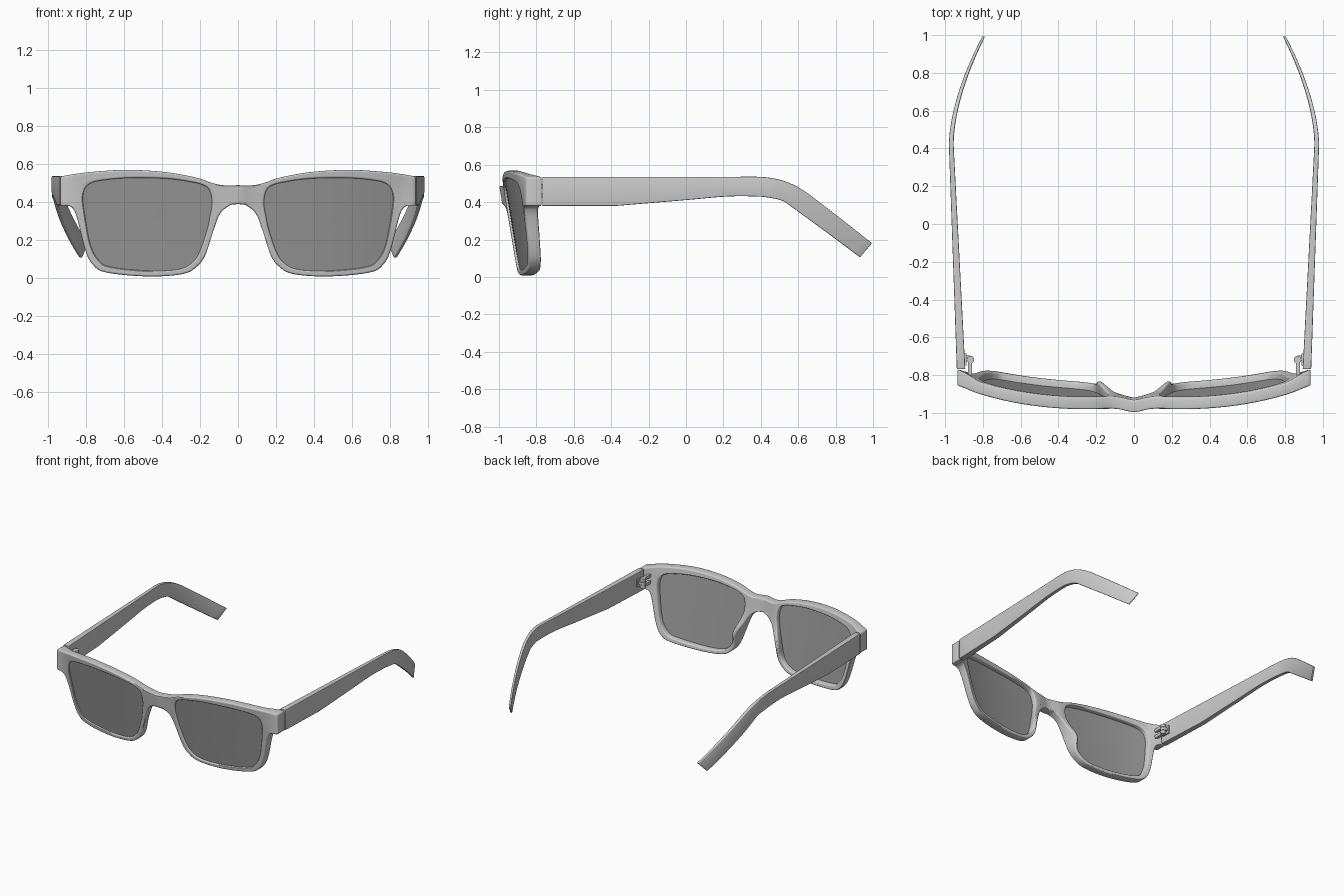
import bpy, bmesh, math
from mathutils import Vector

if "Cube" in bpy.data.objects:
    bpy.data.objects.remove(bpy.data.objects["Cube"])

# (outer x, outer z, lens-opening x, lens-opening z) around one half of the front
PAIRS = [(0, .487, .14, .43), (.08, .487, .155, .468), (.14, .50, .185, .488), (.22, .527, .24, .503),
         (.38, .556, .38, .522), (.58, .568, .58, .525), (.76, .558, .72, .512), (.86, .546, .775, .497),
         (.935, .533, .805, .47), (.935, .46, .815, .43), (.935, .38, .815, .40), (.885, .377, .812, .37),
         (.86, .35, .808, .345), (.84, .29, .798, .28), (.805, .15, .775, .17), (.765, .07, .735, .095),
         (.69, .027, .67, .057), (.47, .007, .47, .037), (.29, .02, .31, .045), (.215, .06, .235, .085),
         (.168, .125, .195, .15), (.125, .255, .16, .25), (.095, .335, .145, .33), (.045, .38, .138, .37),
         (0, .388, .137, .395)]


def spline(pts, n, corners=(), closed=True):
    """Smooth curve through pts, with straight breaks at the corner indices."""
    p = [Vector(q) for q in pts]
    m, out = len(p), []
    at = (lambda i: p[i % m]) if closed else (lambda i: p[min(max(i, 0), m - 1)])
    for i in range(m if closed else m - 1):
        a, b = at(i), at(i + 1)
        ta = b - a if i in corners else (b - at(i - 1)) / 2
        tb = b - a if (i + 1) % m in corners else (at(i + 2) - a) / 2
        for k in range(n):
            t = k / n
            out.append(a * (2*t**3 - 3*t*t + 1) + ta * (t**3 - 2*t*t + t)
                       + b * (3*t*t - 2*t**3) + tb * (t**3 - t*t))
    if not closed:
        out.append(p[-1])
    return out


def step(a, b, x):
    t = min(max((x - a) / (b - a), 0), 1)
    return t * t * (3 - 2 * t)


def front_y(x, z):
    """Wrap-around curve and tilt of the front surface."""
    tilt = .16 * (.5 - z) * (1 - step(.82, .93, x))
    return -.98 + .15 * abs(x)**2.7 + tilt - .02 * math.exp(-(x / .06)**2)


def finish(name, bm, bevel=0, mirror=True, solid=0, color=None):
    bmesh.ops.recalc_face_normals(bm, faces=bm.faces)
    me = bpy.data.meshes.new(name)
    bm.to_mesh(me)
    bm.free()
    ob = bpy.data.objects.new(name, me)
    bpy.context.collection.objects.link(ob)
    if mirror:
        md = ob.modifiers.new("Mirror", 'MIRROR')
        md.merge_threshold = .0005
    if solid:
        md = ob.modifiers.new("Solid", 'SOLIDIFY')
        md.thickness, md.offset = solid, 0
    if bevel:
        md = ob.modifiers.new("Bevel", 'BEVEL')
        md.width, md.segments, md.use_clamp_overlap = bevel, 3, False
        md.limit_method, md.angle_limit = 'ANGLE', math.radians(45)
    # bake the modifiers, then shade
    dg = bpy.context.evaluated_depsgraph_get()
    baked = bpy.data.meshes.new_from_object(ob.evaluated_get(dg))
    ob.modifiers.clear()
    ob.data = baked
    if color:
        mat = bpy.data.materials.new(name)
        mat.diffuse_color = color
        mat.use_nodes = True
        mat.node_tree.nodes["Principled BSDF"].inputs["Base Color"].default_value = mat.diffuse_color
        baked.materials.append(mat)
    bpy.ops.object.select_all(action='DESELECT')
    ob.select_set(True)
    bpy.context.view_layer.objects.active = ob
    bpy.ops.object.shade_smooth_by_angle(angle=math.radians(35))
    return ob


# --- front frame ---
SUB, last = 5, len(PAIRS) - 1
outer = spline([p[:2] for p in PAIRS], SUB, {0, 8, 10, last})
inner = spline([p[2:] for p in PAIRS], SUB)
bm = bmesh.new()
loops = []
for o, i in zip(outer, inner):
    row = []
    for side in (0, 1):
        ss = [0, .25, .5, .75, 1]
        for s in (ss if side == 0 else ss[::-1]):
            x, z = i.lerp(o, s)
            x = max(x, 0)
            y = front_y(x, z)
            if side:
                # back surface, swelling into the nose pad
                pad = math.exp(-((x - .15) / .05)**2 - ((z - .21) / .09)**2)
                y += .064 + .022 * step(.8, .92, x) + .035 * pad
                x += .03 * pad
            row.append(bm.verts.new((x, y, z)))
    loops.append(row)
N = len(loops)
for a in range(N):
    r, q = loops[a], loops[(a + 1) % N]
    for k in range(10):
        if k == 4 and a >= last * SUB:
            continue          # open on the centre line, joined by the mirror
        bm.faces.new((r[k], r[(k + 1) % 10], q[(k + 1) % 10], q[k]))
finish("front_frame", bm, bevel=.009)

# --- lenses ---
bm = bmesh.new()
c = Vector((.475, .28))
rings = []
for s in (1.012, .8, .6, .4, .2):
    ring = []
    for p in inner:
        x, z = c + (p - c) * s
        ring.append(bm.verts.new((x, front_y(x, z) + .02, z)))
    rings.append(ring)
mid = bm.verts.new((c.x, front_y(*c) + .02, c.y))
for a in range(N):
    b = (a + 1) % N
    for r, q in zip(rings, rings[1:]):
        bm.faces.new((r[a], r[b], q[b], q[a]))
    bm.faces.new((rings[-1][a], rings[-1][b], mid))
finish("lenses", bm, solid=.016, color=(.33, .33, .33, 1))

# --- temple arms: stations of (top y, top z, bottom y, bottom z) ---
ARM = [(-.768, .535, -.768, .38), (-.37, .535, -.37, .38), (0, .535, 0, .411), (.22, .535, .22, .43),
       (.40, .535, .38, .43), (.50, .52, .455, .422), (.58, .49, .52, .405), (.65, .448, .585, .36),
       (.82, .318, .755, .236), (.995, .18, .93, .105)]


def arm_x(y):
    if y < .42:
        return .938 + .042 * (y + .77) / 1.19
    return .98 - .18 * ((y - .42) / .58)**1.7


bm = bmesh.new()
rows = []
for ty, tz, by, bz in spline(ARM, 5, {0, 1, 7, 8, 9}, closed=False):
    wt, wb = (.045 - .03 * (y + .77) / 1.77 for y in (ty, by))
    xt, xb = arm_x(ty), arm_x(by)
    rows.append([bm.verts.new(v) for v in ((xt, ty, tz), (xb, by, bz), (xb - wb, by, bz), (xt - wt, ty, tz))])
for r, q in zip(rows, rows[1:]):
    for k in range(4):
        bm.faces.new((r[k], r[(k + 1) % 4], q[(k + 1) % 4], q[k]))
bm.faces.new(rows[0])
bm.faces.new(rows[-1])
finish("temple_arms", bm, bevel=.004)

# --- hinges: frame leaf, arm leaf and three knuckles ---
bm = bmesh.new()


def box(x0, x1, y0, y1, z0, z1):
    vs = bmesh.ops.create_cube(bm, size=1)["verts"]
    for v in vs:
        v.co = ((x0 + x1) / 2 + v.co.x * (x1 - x0), (y0 + y1) / 2 + v.co.y * (y1 - y0),
                (z0 + z1) / 2 + v.co.z * (z1 - z0))


for z in (.435, .485):
    box(.858, .878, -.80, -.72, z - .011, z + .011)
box(.865, .905, -.725, -.695, .449, .471)
box(.888, .905, -.75, -.685, .43, .49)
for z in (.435, .46, .485):
    vs = bmesh.ops.create_cone(bm, cap_ends=True, segments=20, radius1=.02, radius2=.02, depth=.022)["verts"]
    bmesh.ops.translate(bm, verts=vs, vec=(.866, -.718, z))
finish("hinges", bm)
